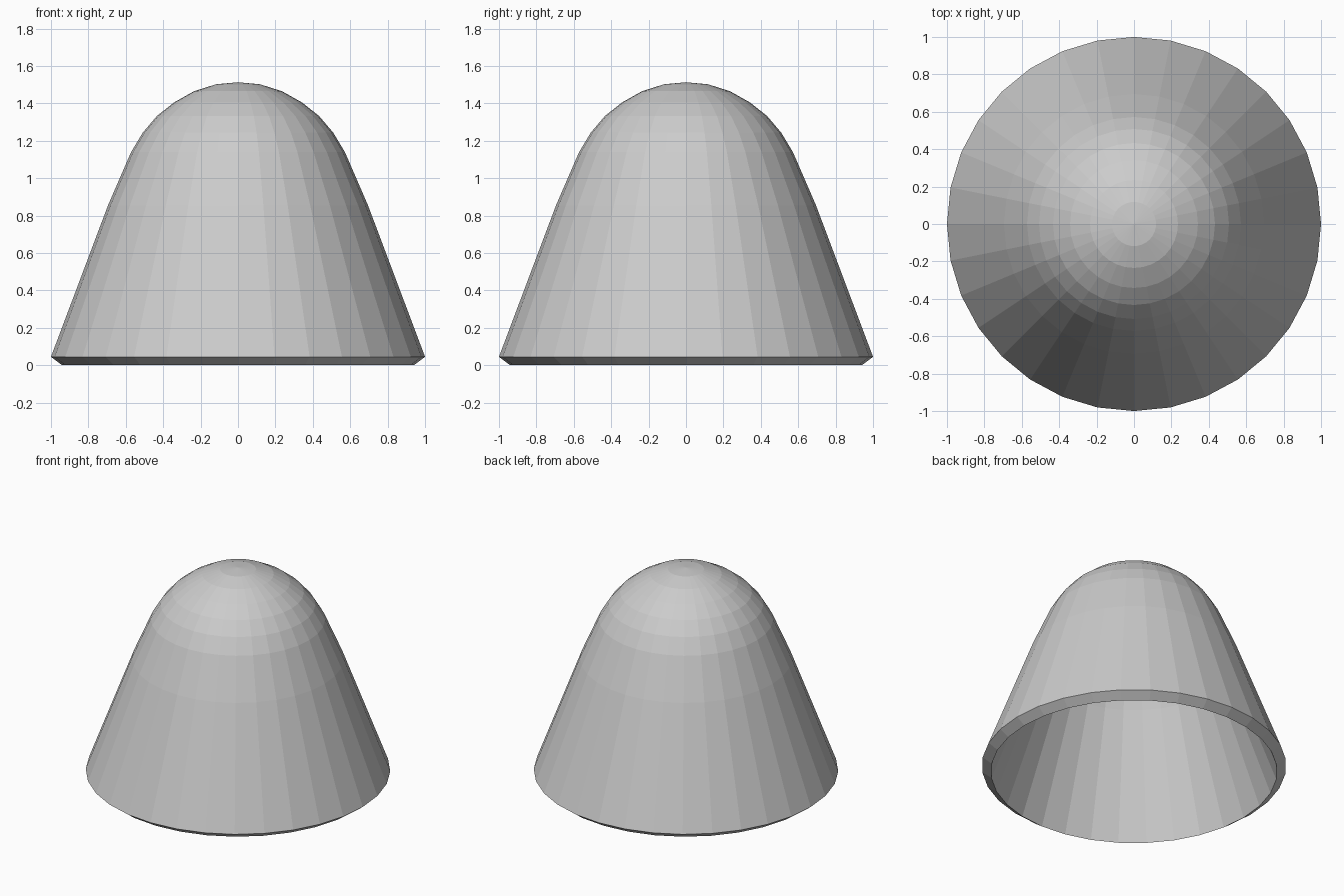
import bpy, bmesh, math
from mathutils import Vector

if "Cube" in bpy.data.objects:
    bpy.data.objects.remove(bpy.data.objects["Cube"])

SIDES = 32
WALL = 0.07

# Outer profile (radius, height) from rim to crown
outer = [(1.0, 0.045), (0.695, 0.855), (0.572, 1.139), (0.508, 1.245),
         (0.433, 1.333), (0.342, 1.405), (0.235, 1.465), (0.118, 1.502), (0.0, 1.513)]

# Inner profile: the outer one moved inwards by the wall thickness
inner = [(0.94, 0.0)]
for a, b, c in zip(outer, outer[1:], outer[2:]):
    t = (Vector(b) - Vector(a)).normalized() + (Vector(c) - Vector(b)).normalized()
    t.normalize()
    inner.append((b[0] - t.y * WALL, b[1] + t.x * WALL))
inner.append((0.0, outer[-1][1] - WALL))


def lathe(name, profile):
    bm = bmesh.new()
    verts = [bm.verts.new((r, 0, z)) for r, z in profile]
    edges = [bm.edges.new(pair) for pair in zip(verts, verts[1:])]
    bmesh.ops.spin(bm, geom=verts + edges, cent=(0, 0, 0), axis=(0, 0, 1),
                   angle=math.tau, steps=SIDES, use_duplicate=False)
    bmesh.ops.remove_doubles(bm, verts=bm.verts, dist=0.0005)
    bmesh.ops.recalc_face_normals(bm, faces=bm.faces)
    mesh = bpy.data.meshes.new(name)
    bm.to_mesh(mesh)
    bm.free()
    obj = bpy.data.objects.new(name, mesh)
    bpy.context.collection.objects.link(obj)
    return obj


# Hollow domed shade, open at the bottom with a bevelled rim
lathe("domed_shade", outer[::-1] + inner)
